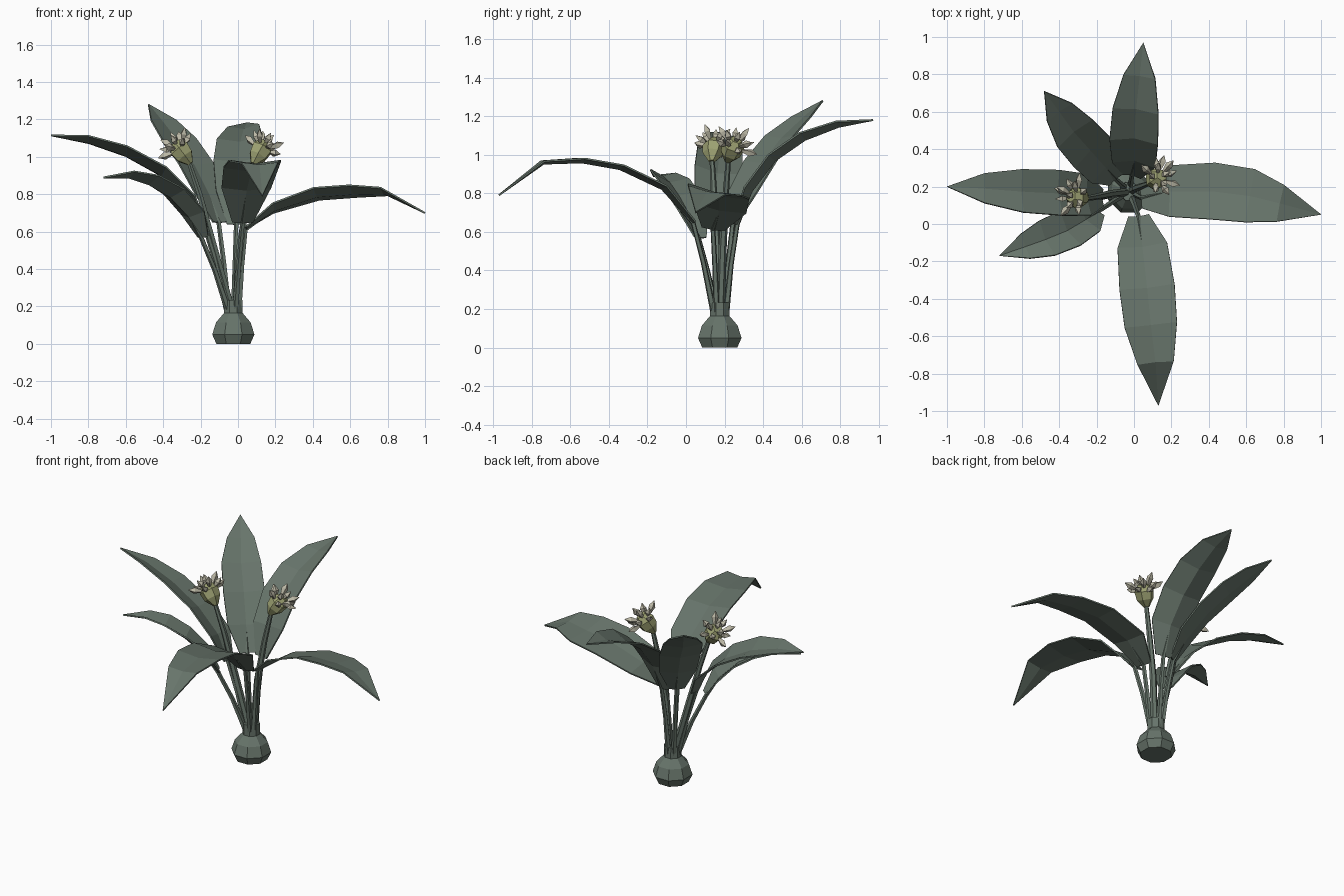
import bpy, bmesh, math
from mathutils import Vector

if "Cube" in bpy.data.objects:
    bpy.data.objects.remove(bpy.data.objects["Cube"])

UP = Vector((0, 0, 1))
CENTRE = Vector((-0.025, 0.175, 0))


def material(name, rgb):
    m = bpy.data.materials.new(name)
    m.diffuse_color = (*rgb, 1)
    m.use_nodes = True
    m.node_tree.nodes["Principled BSDF"].inputs["Base Color"].default_value = m.diffuse_color
    return m


GREEN = material("grey_green", (0.135, 0.175, 0.145))
OLIVE = material("yellow_green", (0.34, 0.36, 0.17))
CREAM = material("pale_cream", (0.50, 0.48, 0.38))


def finish(bm, name, mat):
    bmesh.ops.remove_doubles(bm, verts=bm.verts, dist=1e-5)
    bmesh.ops.recalc_face_normals(bm, faces=bm.faces)
    me = bpy.data.meshes.new(name)
    bm.to_mesh(me)
    bm.free()
    me.materials.append(mat)
    ob = bpy.data.objects.new(name, me)
    bpy.context.collection.objects.link(ob)
    return ob


def tube(bm, pts, radii, sides):
    """Loft polygon rings along a path; caps both ends."""
    pts = [Vector(p) for p in pts]
    rings = []
    for i, p in enumerate(pts):
        t = (pts[min(i + 1, len(pts) - 1)] - pts[max(i - 1, 0)]).normalized()
        q = UP.rotation_difference(t)
        rings.append([bm.verts.new(p + q @ Vector((radii[i] * math.cos(a), radii[i] * math.sin(a), 0)))
                      for a in (math.tau * (k + 0.5) / sides for k in range(sides))])
    for a, b in zip(rings, rings[1:]):
        for k in range(sides):
            n = (k + 1) % sides
            bm.faces.new((a[k], a[n], b[n], b[k]))
    bm.faces.new(rings[0][::-1])
    bm.faces.new(rings[-1])


def leaf(name, width, channel, roll, path):
    """Stalk from the bulb neck plus a blade; roll (degrees) lifts its right edge."""
    pts = [Vector(p) for p in path]
    c, s = math.cos(math.radians(roll)), math.sin(math.radians(roll))
    bm = bmesh.new()
    rows, mids = [], []
    profile = (0.38, 0.9, 1.0, 0.95, 0.66, 0)
    for i, p in enumerate(pts):
        t = (pts[min(i + 1, 5)] - pts[max(i - 1, 0)]).normalized()
        flat_side = t.cross(UP).normalized()
        side = flat_side * c + flat_side.cross(t) * s
        normal = side.cross(t)
        w = width * profile[i]
        sag = normal * w * channel
        mids.append(p - sag)
        if w == 0:
            rows.append([bm.verts.new(p)] * 3)
        else:
            rows.append([bm.verts.new(v) for v in (p - side * w + sag, p - sag, p + side * w + sag)])
    for a, b in zip(rows, rows[1:]):
        for k in (0, 1):
            if b[k] is b[k + 1]:
                bm.faces.new((a[k], a[k + 1], b[k]))
            else:
                bm.faces.new((a[k], a[k + 1], b[k + 1], b[k]))
    blade = finish(bm, name + "_blade", GREEN)
    mod = blade.modifiers.new("thickness", 'SOLIDIFY')
    mod.thickness = 0.009
    mod.offset = 0

    # stalk, running on as a short midrib
    flat = (pts[0] - CENTRE) * Vector((1, 1, 0))
    root = CENTRE + flat.normalized() * 0.033 + UP * 0.18
    bend = root.lerp(pts[0], 0.55) - flat * 0.03
    bm = bmesh.new()
    tube(bm, (root, bend, mids[0], mids[1]), (0.018, 0.014, 0.013, 0.003), 5)
    finish(bm, name + "_stalk", GREEN)


def flower(name, path, axis):
    """Stem, faceted cup and a burst of small pointed buds."""
    axis = Vector(axis).normalized()
    base = Vector(path[-1])
    bm = bmesh.new()
    tube(bm, path, (0.022, 0.021, 0.017, 0.013), 6)
    finish(bm, name + "_stem", GREEN)

    bm = bmesh.new()
    tube(bm, [base + axis * d for d in (-0.02, 0.03, 0.08, 0.12)], (0.016, 0.052, 0.06, 0.032), 6)
    finish(bm, name + "_cup", OLIVE)

    bm = bmesh.new()
    q = UP.rotation_difference(axis)
    heart = base + axis * 0.065
    count = 12
    for i in range(count):
        a, s = i * 2.4, 0.15 + 1.2 * math.sqrt(i / count)
        d = q @ Vector((math.sin(s) * math.cos(a), math.sin(s) * math.sin(a), math.cos(s)))
        tip = 0.115 + 0.02 * (i % 2)
        tube(bm, [heart + d * r for r in (0.055, tip - 0.035, tip)], (0.009, 0.021, 0.002), 4)
    finish(bm, name + "_buds", CREAM)


# bulb with short open neck
bm = bmesh.new()
tube(bm, [CENTRE + UP * z for z in (0, 0.05, 0.115, 0.165, 0.235)],
     (0.098, 0.122, 0.1, 0.054, 0.052), 8)
finish(bm, "bulb", GREEN)

# six leaves
leaf("right_leaf", 0.155, 0.05, 12, ((0.04, 0.14, 0.615), (0.19, 0.175, 0.72), (0.42, 0.175, 0.795),
                                     (0.62, 0.15, 0.81), (0.78, 0.11, 0.81), (1.0, 0.05, 0.70)))
leaf("front_leaf", 0.148, 0.07, 0, ((0.025, 0.04, 0.65), (0.045, -0.12, 0.83), (0.07, -0.34, 0.935),
                                    (0.09, -0.54, 0.97), (0.115, -0.74, 0.96), (0.13, -0.97, 0.79)))
leaf("back_leaf", 0.13, 0.12, 5, ((-0.01, 0.26, 0.64), (0.0, 0.33, 0.82), (0.0, 0.45, 0.98),
                                  (0.01, 0.61, 1.09), (0.03, 0.79, 1.155), (0.05, 0.97, 1.18)))
leaf("back_left_leaf", 0.125, 0.08, 0, ((-0.10, 0.24, 0.65), (-0.15, 0.30, 0.80), (-0.23, 0.39, 0.96),
                                        (-0.32, 0.49, 1.09), (-0.40, 0.60, 1.19), (-0.48, 0.71, 1.28)))
leaf("left_leaf", 0.125, 0.1, -14, ((-0.17, 0.14, 0.62), (-0.25, 0.155, 0.77), (-0.40, 0.165, 0.91),
                                    (-0.60, 0.175, 1.02), (-0.80, 0.19, 1.085), (-1.0, 0.20, 1.115)))
leaf("front_left_leaf", 0.108, 0.18, -8, ((-0.19, 0.07, 0.57), (-0.25, 0.03, 0.69), (-0.35, -0.03, 0.80),
                                          (-0.47, -0.08, 0.87), (-0.58, -0.12, 0.90), (-0.72, -0.17, 0.89)))

# two flowers
flower("left_flower", ((-0.04, 0.17, 0.2), (-0.13, 0.16, 0.52), (-0.205, 0.145, 0.8), (-0.265, 0.135, 0.98)),
       (-0.62, 0.12, 0.8))
flower("right_flower", ((-0.01, 0.18, 0.2), (0.01, 0.19, 0.52), (0.05, 0.205, 0.78), (0.09, 0.22, 0.98)),
       (0.5, 0.35, 0.85))
